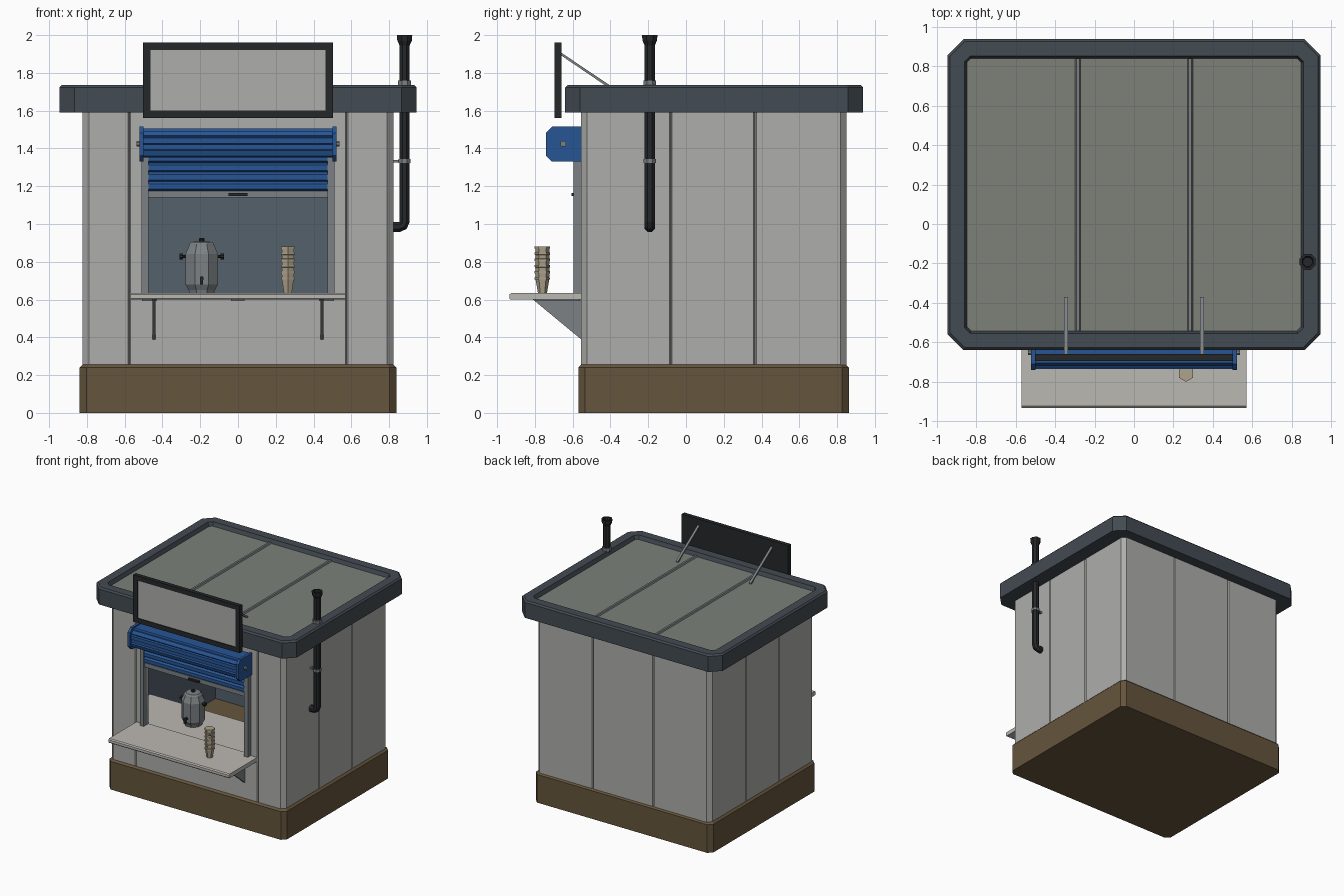
import bpy, bmesh, math
from mathutils import Vector

if "Cube" in bpy.data.objects:
    bpy.data.objects.remove(bpy.data.objects["Cube"])


def mat(name, r, g, b):
    m = bpy.data.materials.new(name)
    m.diffuse_color = (r, g, b, 1)
    m.use_nodes = True
    m.node_tree.nodes["Principled BSDF"].inputs["Base Color"].default_value = m.diffuse_color
    return m


BROWN = mat("brown", .13, .09, .045)
SLATE = mat("slate", .055, .07, .085)
ROOF = mat("roof_green", .2, .22, .19)
BLUE = mat("blue", .02, .09, .3)
DARK = mat("dark", .018, .02, .022)
INNER = mat("inner_blue", .09, .12, .15)
WALL = mat("wall", .42, .42, .41)
STEEL = mat("steel", .2, .22, .23)
COUNTER = mat("counter", .5, .48, .45)
CUP = mat("cup", .42, .36, .26)


def loft(name, rings, m=None):
    """Skin equal-length closed rings and cap both ends."""
    bm = bmesh.new()
    vs = [[bm.verts.new(p) for p in r] for r in rings]
    n = len(vs[0])
    for a, b in zip(vs, vs[1:]):
        for i in range(n):
            j = (i + 1) % n
            bm.faces.new((a[i], a[j], b[j], b[i]))
    bm.faces.new(vs[0][::-1])
    bm.faces.new(vs[-1])
    bmesh.ops.recalc_face_normals(bm, faces=bm.faces)
    me = bpy.data.meshes.new(name)
    bm.to_mesh(me)
    bm.free()
    if m:
        me.materials.append(m)
    ob = bpy.data.objects.new(name, me)
    bpy.context.collection.objects.link(ob)
    return ob


def prism(name, pts, axis, a, b, m=None):
    """Extrude a 2D outline along an axis from a to b."""
    put = {'x': lambda p, t: (t, p[0], p[1]),
           'y': lambda p, t: (p[0], t, p[1]),
           'z': lambda p, t: (p[0], p[1], t)}[axis]
    return loft(name, [[put(p, t) for p in pts] for t in (a, b)], m)


def box(name, x0, x1, y0, y1, z0, z1, m=None):
    return prism(name, [(x0, y0), (x1, y0), (x1, y1), (x0, y1)], 'z', z0, z1, m)


def octa(x, y0, y1, c):
    """Rectangle outline with cut corners."""
    return [(-x + c, y0), (x - c, y0), (x, y0 + c), (x, y1 - c),
            (x - c, y1), (-x + c, y1), (-x, y1 - c), (-x, y0 + c)]


def tiers(name, x, y0, y1, levels, m):
    """Stack of cut-corner outlines; levels are (z, inset, corner)."""
    return loft(name, [[(px, py, z) for px, py in octa(x - i, y0 + i, y1 - i, c)]
                       for z, i, c in levels], m)


def lathe(name, prof, n, c, m, axis='z', phase=.5):
    rings = []
    for r, h in prof:
        ring = []
        for k in range(n):
            a = 2 * math.pi * (k + phase) / n
            u, v = r * math.cos(a), r * math.sin(a)
            d = {'z': (u, v, h), 'x': (h, u, v), 'y': (u, h, v)}[axis]
            ring.append(Vector(c) + Vector(d))
        rings.append(ring)
    return loft(name, rings, m)


# plinth
tiers("plinth", .838, -.57, .862, [(0, 0, .035), (.24, 0, .035), (.256, .016, .03)], BROWN)

# walls: C-shaped section with panel grooves, open at the window
F, B, X, g, d = -.555, .85, .822, .007, .012
outer = [(.475, F), (.575 - g, F), (.575, F + d), (.575 + g, F), (.79, F), (X, F + .032)]
for y in (-.08, .365):
    outer += [(X, y - g), (X - d, y), (X, y + g)]
outer += [(X, B - .032), (.79, B), (.285 + g, B), (.285, B - d), (.285 - g, B)]
inner = [(.475, -.53), (.795, -.53), (.795, .825)]


def flip(pts):
    return [(-x, y) for x, y in pts]


prism("walls", outer + flip(outer)[::-1] + flip(inner) + inner[::-1], 'z', .24, 1.62, WALL)
box("wall_below_window", -.475, .475, F, -.53, .24, .61, WALL)
box("wall_above_window", -.475, .475, F, -.53, 1.3, 1.62, WALL)

# interior lining
box("lining_back", -.79, .79, .81, .82, .25, 1.6, INNER)
for s, n in ((-1, "left"), (1, "right")):
    box("lining_" + n, *sorted((s * .78, s * .79)), -.52, .81, .25, 1.6, INNER)
box("inner_counter", -.78, .78, -.53, -.07, .6, .63, COUNTER)

# roof
tiers("roof_fascia", .946, -.64, .938,
      [(1.59, 0, .08), (1.722, 0, .08), (1.735, .012, .075),
       (1.735, .085, .03), (1.70, .098, .02)], SLATE)
prism("roof_panel", octa(.848, -.542, .84, .02), 'z', 1.69, 1.703, ROOF)
for s in (-1, 1):
    prism("roof_seam", [(s * .285 - .015, 1.70), (s * .285 + .015, 1.70),
                        (s * .285 + .008, 1.715), (s * .285 - .008, 1.715)], 'y', -.542, .84, STEEL)

# sign board with frame and stays
box("sign_backing", -.49, .49, -.682, -.662, 1.57, 1.95, DARK)
box("sign_face", -.465, .465, -.688, -.68, 1.6, 1.925, WALL)
for z in (1.56, 1.922):
    box("sign_frame_rail", -.503, .503, -.695, -.66, z, z + .04, DARK)
for s in (-1, 1):
    box("sign_frame_side", *sorted((s * .463, s * .503)), -.695, -.66, 1.6, 1.922, DARK)
    prism("sign_stay", [(-.665, 1.895), (-.665, 1.91), (-.37, 1.712), (-.37, 1.695)],
          'x', s * .345 - .01, s * .345 + .01, STEEL)

# window frame
for s in (-1, 1):
    box("window_jamb", *sorted((s * .475, s * .51)), -.595, -.54, .63, 1.36, STEEL)

# roller shutter: hood, end plates, axle bolts, slats, bottom bar and handle
hood = [(-.555, 1.505), (-.685, 1.505), (-.69, 1.492), (-.705, 1.492), (-.722, 1.468),
        (-.717, 1.46), (-.732, 1.455), (-.732, 1.425), (-.72, 1.42), (-.72, 1.395),
        (-.735, 1.39), (-.725, 1.36), (-.69, 1.352), (-.555, 1.352)]
prism("shutter_hood", hood, 'x', -.505, .505, BLUE)
plate = [(-.555, 1.515), (-.71, 1.515), (-.742, 1.483), (-.742, 1.362), (-.71, 1.33), (-.555, 1.33)]
for s in (-1, 1):
    prism("shutter_end_plate", plate, 'x', s * .5, s * .522, BLUE)
    lathe("shutter_bolt", [(.017, s * .52), (.017, s * .538)], 8, (0, -.65, 1.425), STEEL, 'x')
slats = [(-.56, 1.37), (-.575, 1.37)]
for i in range(4):
    z = 1.37 - i * .05
    slats += [(-.592, z - .008), (-.592, z - .036), (-.577, z - .046)]
slats += [(-.56, 1.172)]
prism("shutter_slats", slats, 'x', -.478, .473, BLUE)
box("shutter_bottom_bar", -.475, .475, -.585, -.56, 1.14, 1.176, STEEL)
box("shutter_handle", -.05, .05, -.605, -.58, 1.148, 1.163, DARK)

# serving counter and brackets
prism("counter", [(-.53, .60), (-.93, .60), (-.935, .606), (-.935, .627), (-.925, .635), (-.53, .635)],
      'x', -.57, .57, COUNTER)
for s in (-1, 1):
    prism("counter_bracket", [(-.55, .60), (-.81, .60), (-.55, .385)],
          'x', s * .445 - .008, s * .445 + .008, STEEL)
    box("bracket_flange", *sorted((s * .43, s * .507)), -.8, -.56, .592, .602, STEEL)
box("counter_catch", -.037, .035, -.78, -.72, .592, .602, STEEL)

# drinks urn with lid, handles and tap
U = (-.192, -.33, 0)
lathe("urn_body", [(.07, .632), (.075, .65), (.093, .68), (.093, .84), (.075, .88), (.07, .895)], 8, U, STEEL)
lathe("urn_lid", [(.072, .893), (.06, .905), (.02, .908)], 8, U, STEEL)
lathe("urn_knob", [(.014, .905), (.017, .92), (.01, .926)], 8, U, DARK)
for s in (-1, 1):
    lathe("urn_handle", [(.008, s * .08), (.008, s * .1), (.016, s * .1), (.016, s * .118)],
          8, (U[0], U[1], .828), DARK, 'x')
lathe("urn_tap", [(.012, -.12), (.012, -.08)], 6, (U[0], U[1], .712), DARK, 'y')
box("urn_spout", U[0] - .008, U[0] + .008, U[1] - .12, U[1] - .105, .68, .715, DARK)

# stack of cups
prof = [(.024, .635), (.036, .705)]
for i in range(6):
    z = .705 + i * .033
    prof += [(.041, z + .001), (.041, z + .012), (.036, z + .013), (.038, z + .032)]
lathe("cup_stack", prof[:-2], 6, (.264, -.76, 0), CUP)

# flue pipe with elbow, cap and clamps
path = [(.81, .985), (.855, .985), (.874, .993), (.882, 1.012), (.882, 1.96)]
rings = []
for i, p in enumerate(path):
    a, b = Vector(path[max(i - 1, 0)]), Vector(path[min(i + 1, len(path) - 1)])
    t = (b - a).normalized()
    ring = []
    for k in range(8):
        w = 2 * math.pi * (k + .5) / 8
        o = .029 * math.sin(w)
        ring.append((p[0] - t.y * o, -.192 + .029 * math.cos(w), p[1] + t.x * o))
    rings.append(ring)
loft("flue_pipe", rings, DARK)
P = (.882, -.192, 0)
lathe("flue_cap", [(.029, 1.945), (.042, 1.972), (.044, 2.0), (.03, 2.0), (.025, 1.975)], 8, P, DARK)
lathe("flue_roof_collar", [(.037, 1.732), (.037, 1.76)], 8, P, STEEL)
lathe("flue_clamp", [(.035, 1.322), (.035, 1.343)], 8, P, STEEL)
box("flue_clamp_arm", .815, .86, -.202, -.182, 1.325, 1.34, STEEL)
